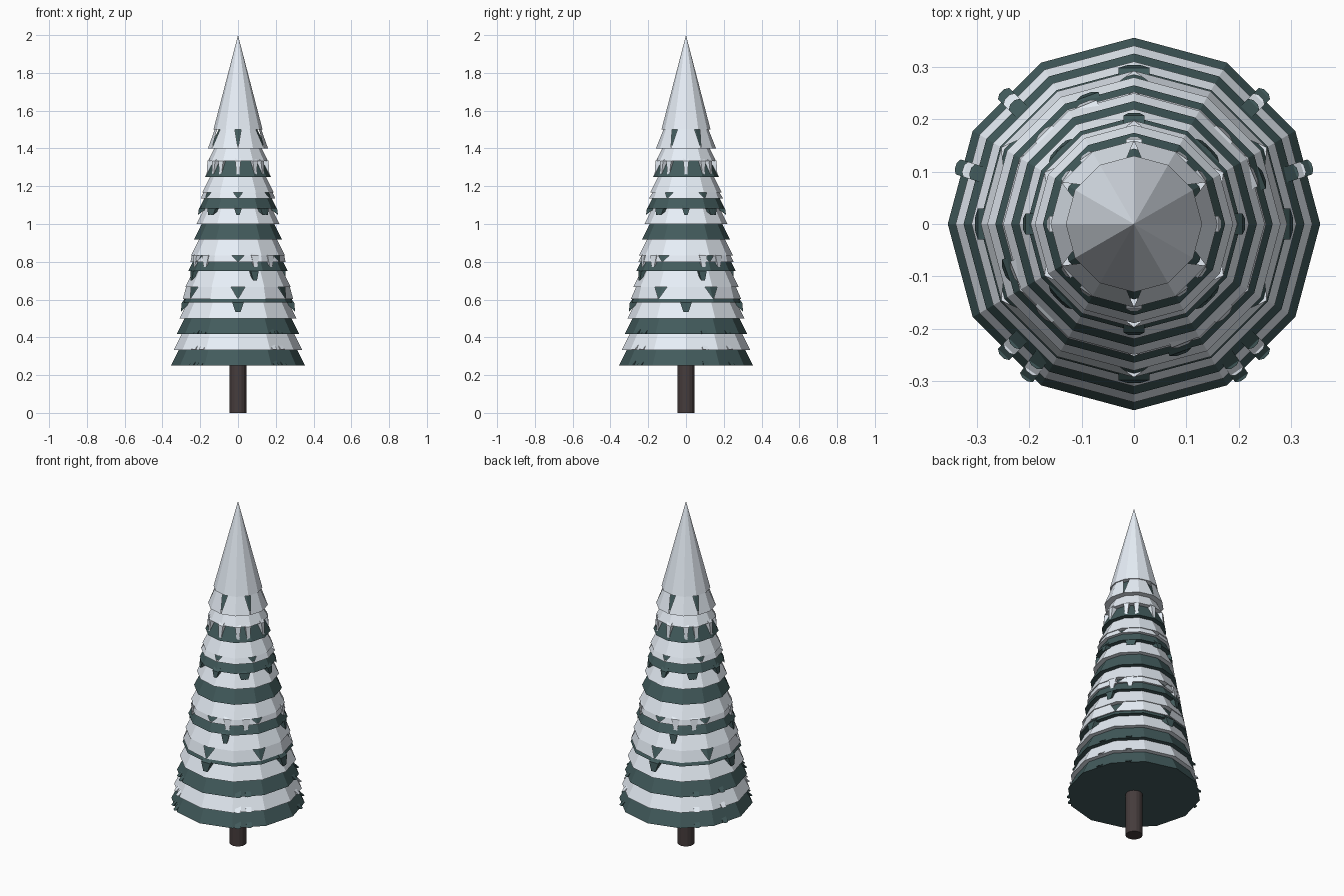
import bpy, bmesh, math
from math import cos, sin, radians

if "Cube" in bpy.data.objects:
    bpy.data.objects.remove(bpy.data.objects["Cube"])


def material(name, color):
    m = bpy.data.materials.new(name)
    m.diffuse_color = (*color, 1)
    m.use_nodes = True
    m.node_tree.nodes["Principled BSDF"].inputs["Base Color"].default_value = m.diffuse_color
    return m


GREEN = material("pine_green", (0.055, 0.105, 0.108))
SNOW = material("snow_white", (0.80, 0.86, 0.93))
BARK = material("bark_brown", (0.06, 0.045, 0.045))
N = 12
STEP = 0.25 / 3


def finish(bm, name, mat):
    bmesh.ops.recalc_face_normals(bm, faces=bm.faces)
    mesh = bpy.data.meshes.new(name)
    bm.to_mesh(mesh)
    bm.free()
    mesh.materials.append(mat)
    ob = bpy.data.objects.new(name, mesh)
    bpy.context.collection.objects.link(ob)
    return ob


def point(r, deg, z):
    return (r * cos(radians(deg)), r * sin(radians(deg)), z)


def polygon_radius(r, deg):
    # distance from the axis to the edge of a 12-gon with corner radius r
    d = deg % 30 - 15
    return r * cos(radians(15)) / cos(radians(d))


def frustum(bm, r1, r2, z1, z2, sides=N):
    rings = [[bm.verts.new(point(r, 360 * i / sides, z)) for i in range(sides)]
             for r, z in ((r1, z1), (r2, z2))]
    for i in range(sides):
        j = (i + 1) % sides
        bm.faces.new((rings[0][i], rings[0][j], rings[1][j], rings[1][i]))
    bm.faces.new(rings[0][::-1])
    bm.faces.new(rings[1])


def drip(bm, r, z, deg, width, drop):
    # tapered tab hanging from a tier's rim
    def at(offset, along, height):
        rad = polygon_radius(r, deg) + offset
        a = radians(deg)
        return bm.verts.new((rad * cos(a) - along * sin(a),
                             rad * sin(a) + along * cos(a), height))
    w = width / 2
    top = [at(-0.045, -w, z + 0.05), at(-0.045, w, z + 0.05)]
    mid = [at(0.003, -w, z), at(0.003, w, z)]
    tip = [at(0.008, -w * 0.45, z - drop), at(0.008, w * 0.45, z - drop)]
    back = [at(-0.04, -w, z), at(-0.04, w, z)]
    bm.faces.new((top[0], top[1], mid[1], mid[0]))
    bm.faces.new((mid[0], mid[1], tip[1], tip[0]))
    bm.faces.new((back[0], tip[0], tip[1], back[1]))
    bm.faces.new((top[0], mid[0], tip[0], back[0]))
    bm.faces.new((top[1], back[1], tip[1], mid[1]))
    bm.faces.new((top[0], back[0], back[1], top[1]))


def skirt(bm, r, z, r_low, z_low):
    # snow spilling over the tier below, with triangular gaps at alternate corners
    for i in range(N):
        a, b = 30 * i, 30 * i + 30
        g0, g1 = (8, 0) if i % 2 else (0, 8)
        ta, tb = a + g0, b - g1
        vs = [bm.verts.new(point(polygon_radius(q, d), d, h)) for q, d, h in
              ((r - 0.005, ta, z), (r - 0.005, tb, z), (r_low, b, z_low), (r_low, a, z_low))]
        ins = [bm.verts.new(point(polygon_radius(r - 0.02, d), d, z_low)) for d in (b, a)]
        bm.faces.new(vs)
        bm.faces.new((vs[3], vs[2], ins[0], ins[1]))


# trunk
bm = bmesh.new()
frustum(bm, 0.045, 0.045, 0, 0.3, 16)
finish(bm, "trunk", BARK)

# drips on each tier: tier index -> (angles, width, drop)
QUAD = [s + q for q in (0, 90, 180, 270) for s in (-42, 0, 42)]
DRIPS = {
    4: ([0, 90, 180, 270], 0.06, 0.05),
    7: ([a + q for q in (0, 90, 180, 270) for a in (-45, 22)], 0.045, 0.06),
    6: ([a + q for q in (0, 90, 180, 270) for a in (20,)], 0.045, 0.05),
    10: (QUAD, 0.04, 0.035),
    13: ([a + q for q in (0, 90, 180, 270) for a in (-35, 0, 35)], 0.03, 0.08),
}
# tiers where the snow spills almost down to the next rim: (lower radius, lower height)
SKIRTS = {5: (0.292, 0.603), 7: (0.252, 0.80), 11: (0.197, 1.135), 15: (0.159, 1.40)}

# alternating branch and snow tiers
for k in range(16):
    z = 0.25 + STEP * k
    r = 0.355 - 0.0151 * k
    snow = k % 2 == 1
    bm = bmesh.new()
    if k == 15:
        bmesh.ops.create_cone(bm, cap_ends=True, segments=N, radius1=0.13, radius2=0, depth=0.5)
        bmesh.ops.translate(bm, verts=bm.verts, vec=(0, 0, 1.75))
    else:
        frustum(bm, r, r - 0.06, z, z + 0.12)
    if k in DRIPS:
        angles, w, drop = DRIPS[k]
        for a in angles:
            drip(bm, r, z, a, w, drop)
    if k in SKIRTS:
        skirt(bm, r, z, *SKIRTS[k])
    if k < 3:
        # small ridges running up the lowest tiers
        for a in (18, 162, 45, 135, -45, -135, -55, -125):
            drip(bm, r + 0.006, z + 0.002, a, 0.03, 0.001)
    finish(bm, ("snow_tier_" if snow else "branch_tier_") + str(k // 2 + 1), SNOW if snow else GREEN)
